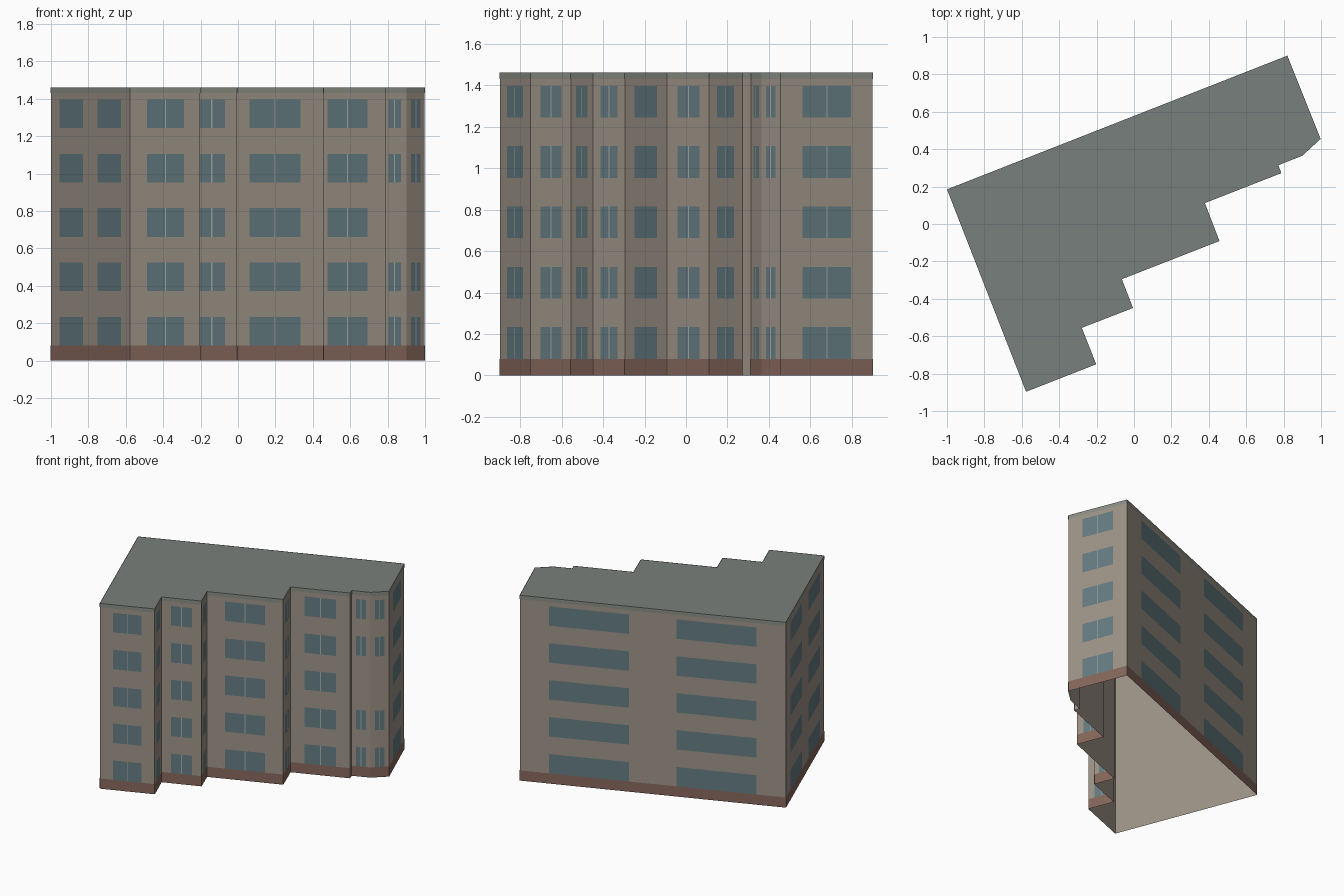
import bpy
from mathutils import Vector

if "Cube" in bpy.data.objects:
    bpy.data.objects.remove(bpy.data.objects["Cube"])

H = 1.46          # building height
BASE = 0.08       # plinth height
TRIM = 1.43       # underside of roof edge trim
EPS = 0.002       # how far applied surfaces sit off the wall

# Footprint, counter-clockwise from the back left corner
PLAN = [Vector(p) for p in [
    (-1.0, 0.185), (-0.577, -0.897), (-0.202, -0.75), (-0.279, -0.555),
    (-0.005, -0.449), (-0.065, -0.295), (0.457, -0.091), (0.379, 0.112),
    (0.788, 0.272), (0.772, 0.314), (0.90, 0.365), (0.998, 0.455), (0.82, 0.90)]]
N = len(PLAN)


def material(name, rgb):
    m = bpy.data.materials.new(name)
    m.diffuse_color = (*rgb, 1)
    m.use_nodes = True
    m.node_tree.nodes["Principled BSDF"].inputs["Base Color"].default_value = m.diffuse_color
    return m


def build(name, faces, mat):
    """Make one object from a list of polygons."""
    verts, polys = [], []
    for f in faces:
        polys.append(range(len(verts), len(verts) + len(f)))
        verts += f
    me = bpy.data.meshes.new(name)
    me.from_pydata(verts, [], [tuple(p) for p in polys])
    me.materials.append(mat)
    ob = bpy.data.objects.new(name, me)
    bpy.context.collection.objects.link(ob)
    return ob


def panel(i, t0, t1, z0, z1, off=0.0):
    """Upright quad on wall i between fractions t0 and t1 of its length."""
    a, b = PLAN[i], PLAN[(i + 1) % N]
    d = b - a
    out = Vector((d.y, -d.x)).normalized() * off
    p, q = a + d * t0 + out, a + d * t1 + out
    return [(p.x, p.y, z0), (q.x, q.y, z0), (q.x, q.y, z1), (p.x, p.y, z1)]


wall = material("wall_stone", (0.34, 0.295, 0.245))
brick = material("plinth_brick", (0.24, 0.135, 0.105))
glass = material("window_glass", (0.13, 0.20, 0.22))
frame = material("window_frame", (0.40, 0.42, 0.40))
roofing = material("roofing", (0.19, 0.215, 0.20))
trim = material("roof_trim", (0.25, 0.27, 0.235))

# Wall shell (open underneath) and flat roof
build("walls", [panel(i, 0, 1, 0, H) for i in range(N)], wall)
build("roof", [[(p.x, p.y, H) for p in PLAN]], roofing)

# Plinth and roof edge trim; the tiny return wall 8 has no plinth
build("plinth", [panel(i, 0, 1, 0, BASE, EPS) for i in range(N) if i != 8], brick)
build("roof_edge", [panel(i, 0, 1, TRIM, H, EPS) for i in range(N)], trim)

# Windows on five floors
panes, mullions = [], []
for i in range(N):
    if i == 8:
        continue
    for floor in range(5):
        if i in (9, 10) and floor == 2:   # blank floor on the narrow corner walls
            continue
        z0 = BASE + floor * 0.291
        z1 = z0 + 0.153
        if i in (0, N - 1):               # long plain sides: two wide windows
            for t in (0.11, 0.59):
                panes.append(panel(i, t, t + 0.30, z0, z1, EPS))
        else:                             # one paired window with a mullion
            panes.append(panel(i, 0.24, 0.765, z0, z1, EPS))
            w = 0.003 / (PLAN[(i + 1) % N] - PLAN[i]).length
            mullions.append(panel(i, 0.5025 - w, 0.5025 + w, z0, z1, EPS * 1.5))
build("windows", panes, glass)
build("window_mullions", mullions, frame)
